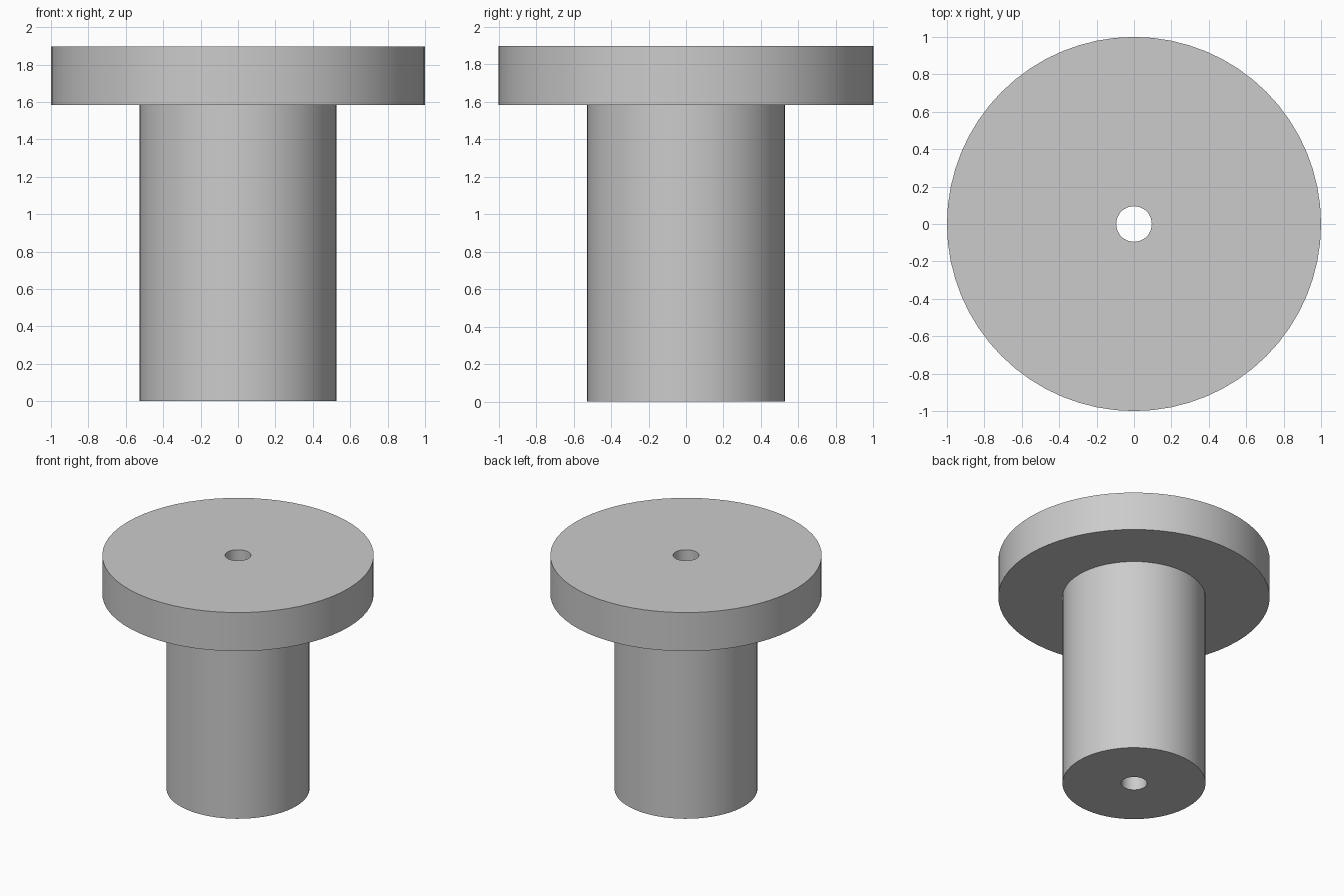
import bpy, bmesh
from math import cos, sin, tau, radians

cube = bpy.data.objects.get("Cube")
if cube:
    bpy.data.objects.remove(cube, do_unlink=True)

SEGMENTS = 64
BORE, SHAFT, FLANGE = 0.095, 0.527, 1.0
SHOULDER, TOP = 1.583, 1.897

# Plain grey material
grey = bpy.data.materials.new("plain grey")
grey.use_nodes = True
colour = (0.6, 0.6, 0.6, 1)
grey.diffuse_color = colour
grey.node_tree.nodes["Principled BSDF"].inputs["Base Color"].default_value = colour


def lathe(name, profile):
    """Revolve a closed (radius, height) profile around z."""
    bm = bmesh.new()
    rings = []
    for i in range(SEGMENTS):
        a = tau * i / SEGMENTS
        rings.append([bm.verts.new((r * cos(a), r * sin(a), z)) for r, z in profile])
    n = len(profile)
    for i, ring in enumerate(rings):
        following = rings[(i + 1) % SEGMENTS]
        for j in range(n):
            k = (j + 1) % n
            bm.faces.new((ring[j], following[j], following[k], ring[k]))
    bmesh.ops.recalc_face_normals(bm, faces=bm.faces)
    mesh = bpy.data.meshes.new(name)
    bm.to_mesh(mesh)
    bm.free()
    mesh.materials.append(grey)
    obj = bpy.data.objects.new(name, mesh)
    bpy.context.collection.objects.link(obj)
    bpy.ops.object.select_all(action="DESELECT")
    obj.select_set(True)
    bpy.context.view_layer.objects.active = obj
    bpy.ops.object.shade_smooth_by_angle(angle=radians(30))
    return obj


# Flanged bushing: shaft, wide flange and a bore right through
lathe("flanged_bushing", [
    (BORE, 0), (SHAFT, 0), (SHAFT, SHOULDER),
    (FLANGE, SHOULDER), (FLANGE, TOP), (BORE, TOP),
])
